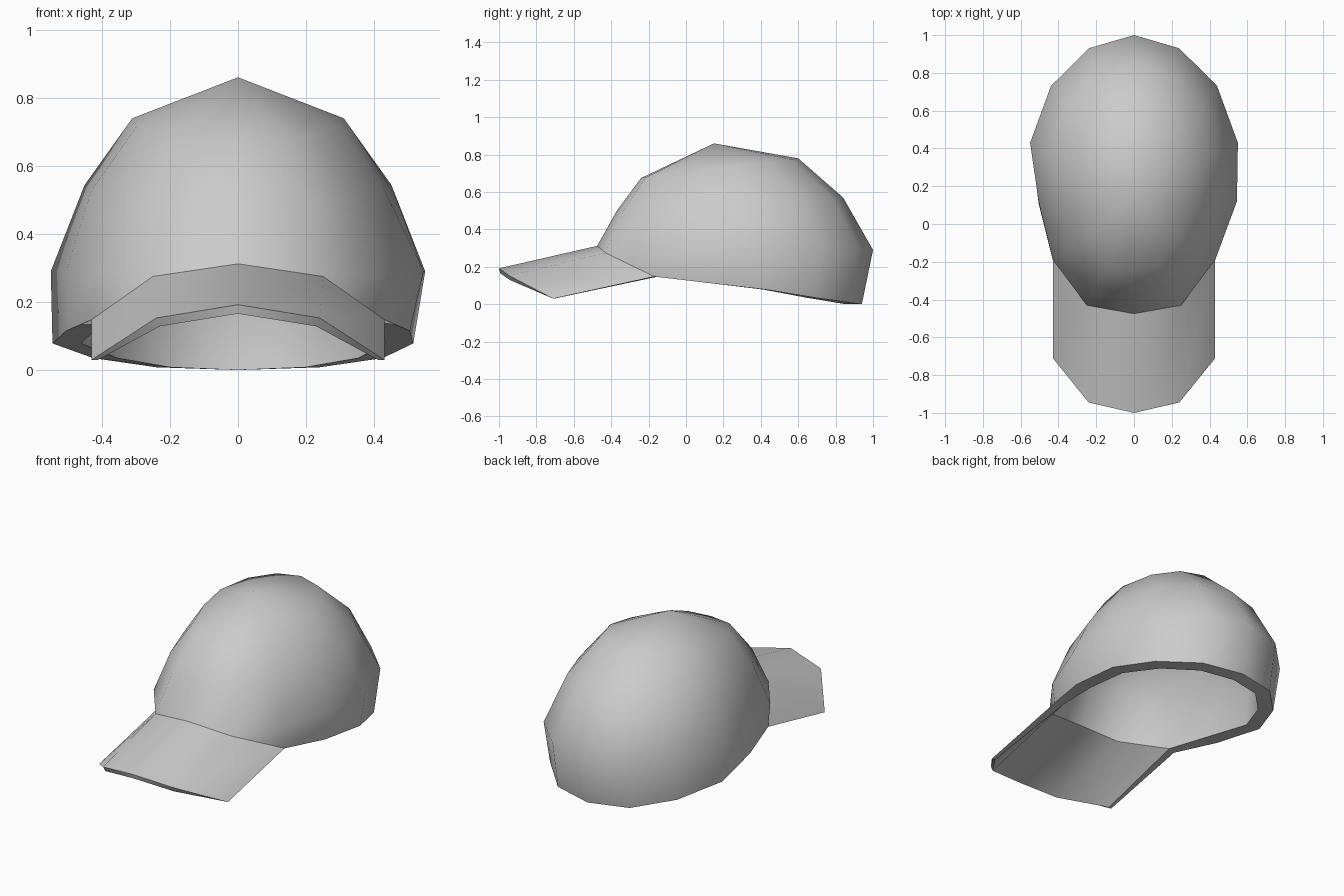
import bpy, bmesh

cube = bpy.data.objects.get("Cube")
if cube:
    bpy.data.objects.remove(cube)

# Material
cloth = bpy.data.materials.new("grey cloth")
cloth.use_nodes = True
grey = (0.6, 0.6, 0.6, 1)
cloth.diffuse_color = grey
cloth.node_tree.nodes["Principled BSDF"].inputs["Base Color"].default_value = grey

# Half outlines from the back centre round the left side to the front centre
WIDEST = [(0, 1, .29), (.24, .93, .29), (.44, .73, .29), (.55, .43, .29),
          (.525, .12, .29), (.43, -.19, .28), (.25, -.43, .275), (0, -.475, .312)]
HEM = [(0, .94, 0), (.24, .88, .008), (.425, .69, .035), (.53, .43, .078),
       (.505, .11, .115), (.43, -.17, .148)] + WIDEST[6:]
BRIM_EDGE = [(.43, -.71, .03), (.24, -.945, .153), (0, -1, .192)]
# The crown leans a little to one side at these two points
LEAN = {WIDEST[4]: .02, HEM[3]: -.015}


def upper_ring(width, front, back, z_front, z_back):
    """Shrink the widest outline into a tilted ring higher up the crown."""
    ring = []
    for x, y, _ in WIDEST:
        t = (y + .475) / 1.475
        ring.append((x * width, front + (back - front) * t,
                     z_front + (z_back - z_front) * t))
    return ring


rings = [HEM, WIDEST, upper_ring(.82, -.37, .84, .5, .57),
         upper_ring(.565, -.24, .6, .675, .78)]

bm = bmesh.new()
made = {}


def vert(point, side):
    x, y, z = point
    key = (round(x * side, 4), round(y, 4), round(z, 4))
    if key not in made:
        made[key] = bm.verts.new((x * side + LEAN.get(point, 0), y, z))
    return made[key]


def face(points):
    """Add a face and its mirror image, dropping repeated corners."""
    for side in (1, -1):
        corners = list(dict.fromkeys(vert(p, side) for p in points))
        if side < 0:
            corners.reverse()
        if len(corners) > 2:
            bm.faces.new(corners)


# Crown
apex = (0, .15, .86)
for low, high in zip(rings, rings[1:]):
    for i in range(7):
        face([low[i + 1], low[i], high[i], high[i + 1]])
for i in range(7):
    face([rings[-1][i + 1], rings[-1][i], apex])

# Brim
for i in range(2):
    face([HEM[5 + i], HEM[6 + i], BRIM_EDGE[i + 1], BRIM_EDGE[i]])

bmesh.ops.recalc_face_normals(bm, faces=bm.faces)
if max(bm.verts, key=lambda v: v.co.z).normal.z < 0:
    bmesh.ops.reverse_faces(bm, faces=bm.faces)

# Edge points whose cut edge lies level
bm.verts.index_update()
level = [vert(p, side).index for p in HEM[:6] + BRIM_EDGE[:1] for side in (1, -1)]

mesh = bpy.data.meshes.new("cap")
bm.to_mesh(mesh)
bm.free()
cap = bpy.data.objects.new("cap", mesh)
bpy.context.collection.objects.link(cap)
mesh.materials.append(cloth)

# Cloth thickness, thinning from the crown to the brim
outer_count = len(mesh.vertices)
thick = cap.vertex_groups.new(name="thickness")
for v in mesh.vertices:
    weight = min(1, max(.32, (v.co.y + .45) / .45))
    thick.add([v.index], weight, "REPLACE")
shell = cap.modifiers.new("thickness", "SOLIDIFY")
shell.thickness = .085
shell.offset = -1
shell.vertex_group = "thickness"

bpy.context.view_layer.objects.active = cap
cap.select_set(True)
bpy.ops.object.modifier_apply(modifier=shell.name)

# Level the hem and the brim corners
verts = cap.data.vertices
for i in level:
    verts[i + outer_count].co.z = verts[i].co.z

bpy.ops.object.shade_smooth_by_angle(angle=.75)
